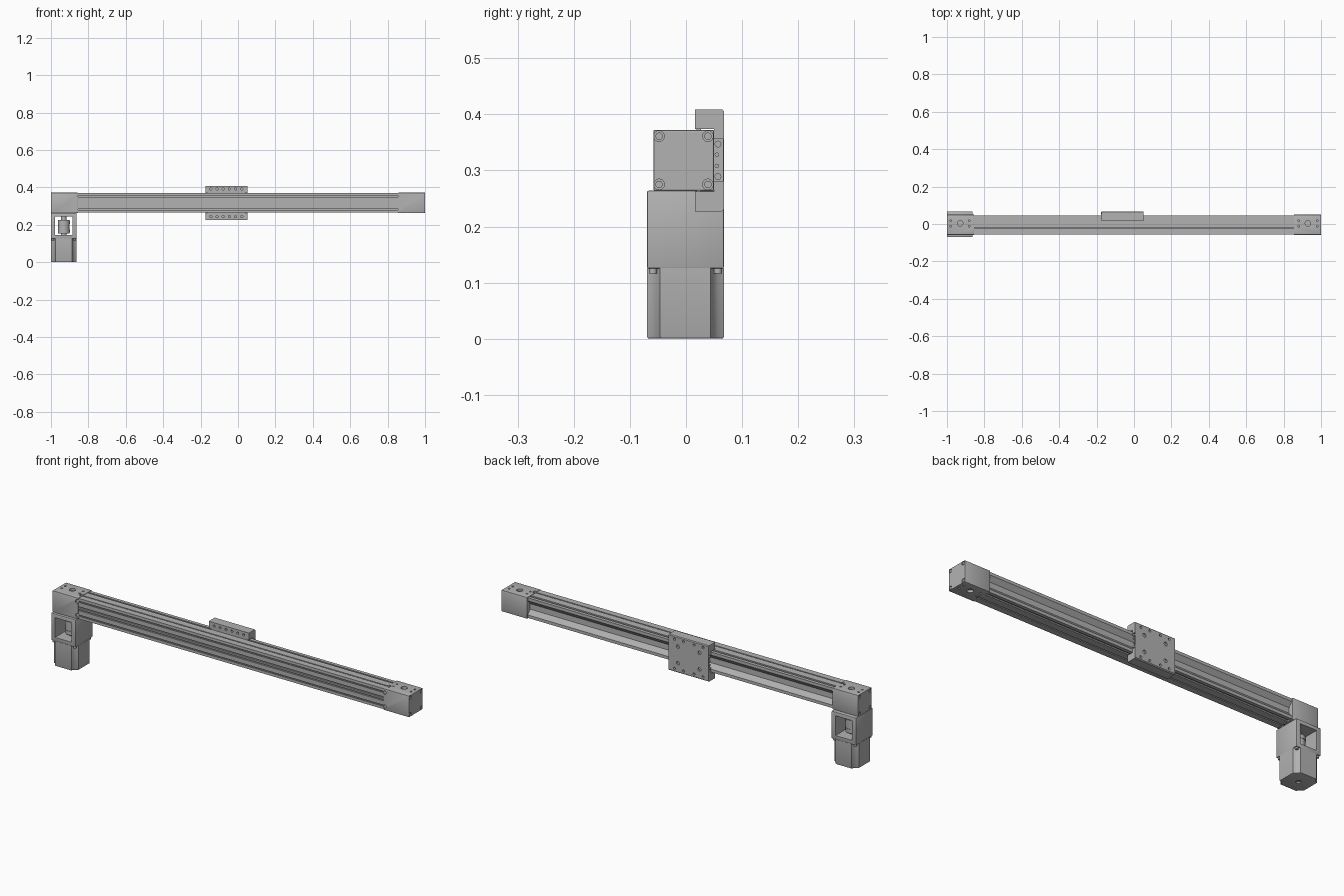
import bpy, bmesh, math
from mathutils import Matrix, Vector

if "Cube" in bpy.data.objects:
    bpy.data.objects.remove(bpy.data.objects["Cube"], do_unlink=True)

metal = bpy.data.materials.new("grey metal")
metal.use_nodes = True
GREY = (0.45, 0.45, 0.45, 1)
metal.diffuse_color = GREY
metal.node_tree.nodes["Principled BSDF"].inputs["Base Color"].default_value = GREY

TURN = {"x": Matrix.Rotation(math.pi / 2, 4, "Y"),
        "y": Matrix.Rotation(math.pi / 2, 4, "X"),
        "z": Matrix.Identity(4)}


def finish(name, bm):
    bmesh.ops.recalc_face_normals(bm, faces=bm.faces)
    mesh = bpy.data.meshes.new(name)
    bm.to_mesh(mesh)
    bm.free()
    mesh.materials.append(metal)
    obj = bpy.data.objects.new(name, mesh)
    bpy.context.collection.objects.link(obj)
    return obj


def box(name, low, high, bevel=0.0):
    low, high = Vector(low), Vector(high)
    bm = bmesh.new()
    bmesh.ops.create_cube(bm, size=1)
    bmesh.ops.scale(bm, vec=high - low, verts=bm.verts)
    bmesh.ops.translate(bm, vec=(low + high) / 2, verts=bm.verts)
    if bevel:
        bmesh.ops.bevel(bm, geom=bm.edges[:], offset=bevel, segments=2,
                        profile=0.5, affect="EDGES")
    return finish(name, bm)


def pegs(name, spots, radius, length, axis, sides=20):
    """Cylinders of one size, centred on each spot."""
    bm = bmesh.new()
    for spot in spots:
        bmesh.ops.create_cone(bm, cap_ends=True, segments=sides, radius1=radius,
                              radius2=radius, depth=length,
                              matrix=Matrix.Translation(spot) @ TURN[axis])
    return finish(name, bm)


def prism(name, points, start, end):
    """Extrude a closed 3D outline from start to end."""
    bm = bmesh.new()
    face = bm.faces.new([bm.verts.new(Vector(p) + Vector(start)) for p in points])
    new = bmesh.ops.extrude_face_region(bm, geom=[face])["geom"]
    moved = [v for v in new if isinstance(v, bmesh.types.BMVert)]
    bmesh.ops.translate(bm, vec=Vector(end) - Vector(start), verts=moved)
    return finish(name, bm)


def cut(obj, cutter):
    mod = obj.modifiers.new("cut", "BOOLEAN")
    mod.operation, mod.solver, mod.object = "DIFFERENCE", "EXACT", cutter
    bpy.context.view_layer.objects.active = obj
    bpy.ops.object.modifier_apply(modifier=mod.name)
    bpy.data.objects.remove(cutter, do_unlink=True)


def smooth(obj):
    bpy.ops.object.select_all(action="DESELECT")
    obj.select_set(True)
    bpy.context.view_layer.objects.active = obj
    bpy.ops.object.shade_smooth_by_angle(angle=0.5)


MID = 0.318     # height of the rail axis
INNER = 0.856   # where the end blocks begin
FRONT, BACK = -0.058, 0.05
HALF = 0.054

# Slotted rail: half profile (y, height above axis), mirrored
half = [(-.055, .004), (-.049, .004), (-.049, .01), (-.055, .01),
        (-.055, .032), (-.05, .032), (-.05, .029), (-.043, .029),
        (-.043, .041), (-.05, .041), (-.05, .038), (-.055, .038),
        (-.055, .052), (-.024, .052), (-.024, .047), (-.027, .047),
        (-.027, .041), (-.015, .041), (-.015, .047), (-.018, .047),
        (-.018, .052), (.018, .052), (.018, .046), (.028, .046),
        (.028, .051), (.045, .051), (.045, .036), (.026, .014)]
outline = half + [(y, -z) for y, z in reversed(half)]
prism("rail", [(0, y, z) for y, z in outline], (-INNER, 0, MID), (INNER, 0, MID))

# End blocks with bored screw holes and slot openings
for side, word in ((-1, "right"), (1, "left")):
    xs = sorted((side * INNER, side))
    block = box(word + "_end_block", (xs[0], FRONT, MID - HALF),
                (xs[1], BACK, MID + HALF), 0.002)
    corners = [(side, y, MID + z) for y in (-.048, .039) for z in (-.043, .043)]
    cut(block, pegs("bore", corners, .0095, .02, "x"))
    smooth(pegs(word + "_end_screws", [(side * .994, y, z) for _, y, z in corners],
                .0065, .01, "x"))
    for face in (-1, 1):
        z = MID + face * HALF
        cut(block, pegs("bore", [(side * .93, .003, z)], .015, .024, "z"))
        small = [(side * x, y, z) for x in (.88, .98) for y in (-.012, .017)]
        cut(block, pegs("bore", small, .005, .02, "z", 12))
        cut(block, pegs("notch", [(side * .861, -.021, z)], .01, .012, "z"))
        cut(block, pegs("notch", [(side * .861, FRONT, MID + face * .035)],
                        .01, .012, "y"))
    smooth(block)

# Coupling housing with a window from front to back
MX, MY, MH = -.9315, -.001, .0685
housing = box("coupling_housing", (MX - MH, MY - MH, .125),
              (MX + MH, MY + MH, MID - HALF), .003)
cut(housing, box("window", (MX - .046, -.2, .145), (MX + .046, .2, .245)))
smooth(housing)

# Shaft coupling inside the window
smooth(pegs("coupling", [(MX, MY, .19)], .03, .07, "z", 32))
smooth(pegs("coupling_clamps", [(MX, MY, z) for z in (.167, .213)],
            .032, .018, "z", 32))
smooth(pegs("drive_shaft", [(MX, MY, .195)], .014, .11, "z"))

# Motor with stepped corners
quarter = [(MH, .045), (.058, .05), (.05, .058), (.045, MH)]
ring = []
for turn in range(4):
    spin = Matrix.Rotation(turn * math.pi / 2, 4, "Z")
    ring += [spin @ Vector((x, y, 0)) for x, y in quarter]
motor = prism("motor", ring, (MX, MY, 0), (MX, MY, .126))
bm = bmesh.new()
bm.from_mesh(motor.data)
rim = [e for e in bm.edges if all(v.co.z < .001 for v in e.verts)]
bmesh.ops.bevel(bm, geom=rim, offset=.004, segments=2, profile=.5, affect="EDGES")
bm.to_mesh(motor.data)
bm.free()
cut(motor, pegs("bore", [(MX, MY, 0)], .012, .012, "z"))
smooth(motor)
smooth(pegs("motor_screws", [(MX + a * .058, MY + b * .058, .122)
                             for a in (-1, 1) for b in (-1, 1)], .007, .012, "z"))

# Carriage wrapping over the back of the rail
C0, C1 = -.175, .05
CX = (C0 + C1) / 2
half = [(.05, .056), (.016, .056), (.016, .091), (.064, .091),
        (.068, .087), (.068, .0)]
outline = half + [(y, -z) for y, z in reversed(half[:-1])]
carriage = prism("carriage", [(0, y, z) for y, z in outline],
                 (C0, 0, MID), (C1, 0, MID))
rows = [(CX + (i - 2.5) * .033, .016, MID + s * .074)
        for i in range(6) for s in (-1, 1)]
cut(carriage, pegs("bore", rows, .006, .02, "y", 12))
rows = [(CX + x, .068, MID + s * .074) for x in (-.08, -.03, .03, .08) for s in (-1, 1)]
cut(carriage, pegs("bore", rows, .006, .02, "y", 12))
rows = [(CX + x, .068, MID + s * .042) for x in (-.06, .06) for s in (-1, 1)]
cut(carriage, pegs("bore", rows, .009, .014, "y"))
# Recessed ends holding screws
for x in (C0, C1):
    cut(carriage, box("recess", (x - .008, .04, MID - .038), (x + .008, .066, MID + .038)))
smooth(carriage)
for word, x in (("right", C0 + .006), ("left", C1 - .006)):
    smooth(pegs(word + "_carriage_screws", [(x, .057, MID + s * .029) for s in (-1, 1)],
                .006, .014, "x"))
    smooth(pegs(word + "_carriage_ports", [(x, .055, MID + s * .01) for s in (-1, 1)],
                .004, .01, "x", 12))

# Slide bearings between carriage and rail
for word, s in (("upper", 1), ("lower", -1)):
    zs = sorted((MID + s * .045, MID + s * .06))
    box(word + "_slide_bearing", (C0 + .01, .019, zs[0]), (C1 - .01, .027, zs[1]))
